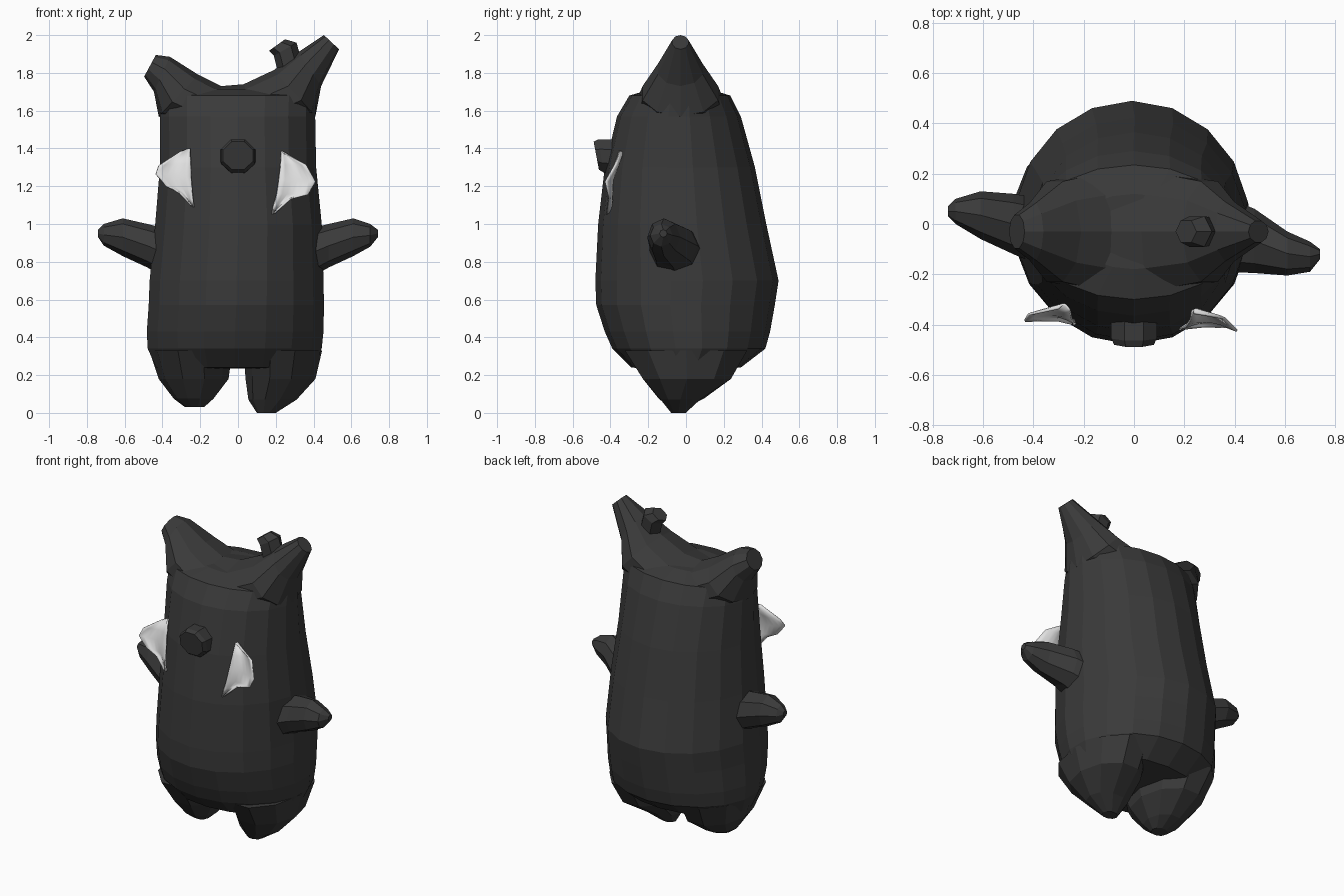
import bpy, bmesh, math
from mathutils import Vector as V


def material(name, c):
    m = bpy.data.materials.new(name)
    m.diffuse_color = (c, c, c, 1)
    return m


DARK = material("charcoal", 0.042)
PALE = material("off white", 0.75)


def finish(name, bm, mat):
    bmesh.ops.recalc_face_normals(bm, faces=bm.faces)
    me = bpy.data.meshes.new(name)
    bm.to_mesh(me)
    bm.free()
    me.materials.append(mat)
    ob = bpy.data.objects.new(name, me)
    bpy.context.collection.objects.link(ob)
    return ob


def loft(name, rings, n, mat=DARK, turn=0.0):
    """Skin elliptical rings given as (centre, half axis, half axis)."""
    bm = bmesh.new()
    loops = []
    for c, u, v in rings:
        ang = [2 * math.pi * (i + turn) / n for i in range(n)]
        loops.append([bm.verts.new(V(c) + V(u) * math.cos(a) + V(v) * math.sin(a)) for a in ang])
    for a, b in zip(loops, loops[1:]):
        for i in range(n):
            j = (i + 1) % n
            bm.faces.new((a[i], a[j], b[j], b[i]))
    bm.faces.new(loops[0])
    bm.faces.new(loops[-1])
    return finish(name, bm, mat)


def flat(x0, x1, y0, y1, z):
    """Level ring from its extents."""
    return (((x0 + x1) / 2, (y0 + y1) / 2, z), ((x1 - x0) / 2, 0, 0), (0, (y1 - y0) / 2, 0))


def upright(x, y0, y1, z0, z1):
    """Ring facing along x."""
    return ((x, (y0 + y1) / 2, (z0 + z1) / 2), (0, (y1 - y0) / 2, 0), (0, 0, (z1 - z0) / 2))


def tilted(top, low, hy, y=-0.03):
    """Ring through two x-z points with a given half depth."""
    a, b = V((top[0], y, top[1])), V((low[0], y, low[1]))
    return ((a + b) / 2, (a - b) / 2, (0, hy, 0))


# body
loft("body", [flat(*r) for r in (
    (-0.30, 0.28, -0.20, 0.20, 0.235), (-0.44, 0.41, -0.29, 0.29, 0.24),
    (-0.485, 0.45, -0.39, 0.42, 0.34), (-0.49, 0.46, -0.43, 0.445, 0.43),
    (-0.48, 0.462, -0.475, 0.47, 0.57), (-0.475, 0.46, -0.48, 0.49, 0.70),
    (-0.445, 0.45, -0.465, 0.425, 1.0), (-0.42, 0.42, -0.43, 0.365, 1.3),
    (-0.42, 0.415, -0.365, 0.29, 1.57), (-0.42, 0.42, -0.30, 0.235, 1.68),
    (-0.25, 0.25, -0.18, 0.12, 1.715))], 18, turn=0.5)

# saddle-shaped crown ending in two blunt ears
loft("crown_and_ears", [tilted(*r) for r in (
    ((-0.435, 1.895), (-0.497, 1.78), 0.07), ((-0.36, 1.885), (-0.445, 1.70), 0.12),
    ((-0.21, 1.79), (-0.42, 1.57), 0.21), ((-0.09, 1.73), (-0.15, 1.45), 0.25),
    ((0.03, 1.74), (0.12, 1.45), 0.25), ((0.19, 1.815), (0.41, 1.57), 0.21),
    ((0.32, 1.91), (0.44, 1.73), 0.125), ((0.455, 2.0), (0.535, 1.925), 0.045))], 10)

# feet
loft("left_foot", [flat(*r) for r in (
    (-0.47, -0.03, -0.34, 0.34, 0.33), (-0.42, -0.05, -0.24, 0.25, 0.18),
    (-0.34, -0.13, -0.15, 0.10, 0.075), (-0.28, -0.18, -0.09, 0.0, 0.03))], 10)
loft("right_foot", [flat(*r) for r in (
    (0.03, 0.445, -0.34, 0.34, 0.33), (0.04, 0.41, -0.24, 0.25, 0.18),
    (0.055, 0.31, -0.14, 0.08, 0.07), (0.10, 0.20, -0.08, 0.0, 0.0))], 10)

# arms
loft("left_arm", [upright(*r) for r in (
    (-0.36, -0.17, 0.10, 0.70, 0.97), (-0.48, -0.12, 0.12, 0.77, 1.0),
    (-0.61, -0.06, 0.13, 0.83, 1.03), (-0.71, 0.0, 0.10, 0.885, 1.0),
    (-0.74, 0.03, 0.07, 0.93, 0.97))], 8)
loft("right_arm", [upright(*r) for r in (
    (0.36, -0.19, 0.11, 0.70, 0.97), (0.48, -0.195, 0.06, 0.77, 1.0),
    (0.61, -0.205, -0.03, 0.83, 1.03), (0.70, -0.19, -0.07, 0.88, 1.0),
    (0.74, -0.14, -0.10, 0.93, 0.97))], 8)

# nose
loft("nose", [((0, -0.36, 1.355), (0.1, 0, 0), (0, 0, 0.1)),
              ((0, -0.45, 1.36), (0.098, 0, 0), (0, -0.015, 0.095)),
              ((0, -0.475, 1.362), (0.085, 0, 0), (0, -0.015, 0.08))], 8, turn=0.5)

# small knob beside the right ear
loft("head_knob", [((0.275, -0.03, 1.83), (0.06, 0, 0.04), (0, 0.065, 0)),
                   ((0.25, -0.03, 1.925), (0.06, 0, 0.035), (0, 0.07, 0)),
                   ((0.207, -0.03, 1.948), (0.042, 0, 0.03), (0, 0.05, 0))], 6)


def tuft(name, rows):
    """Thin curved plate from (inner point, outer point) rows."""
    bm = bmesh.new()
    n = 6
    grid = []
    for a, b in rows:
        line = []
        for i in range(n + 1):
            t = i / n
            p = V(a).lerp(V(b), t)
            p.y += 0.02 * math.sin(math.pi * t)
            line.append(bm.verts.new(p))
        grid.append(line)
    for r, s in zip(grid, grid[1:]):
        for i in range(n):
            bm.faces.new((r[i], r[i + 1], s[i + 1], s[i]))
    ob = finish(name, bm, PALE)
    mod = ob.modifiers.new("thickness", "SOLIDIFY")
    mod.thickness = 0.009
    mod.offset = 0
    for f in ob.data.polygons:
        f.use_smooth = True


# pale cheek tufts
tuft("left_cheek_tuft", (
    ((-0.255, -0.345, 1.40), (-0.30, -0.335, 1.385)), ((-0.25, -0.365, 1.32), (-0.42, -0.36, 1.31)),
    ((-0.248, -0.375, 1.25), (-0.435, -0.385, 1.265)), ((-0.243, -0.39, 1.18), (-0.38, -0.385, 1.20)),
    ((-0.24, -0.395, 1.13), (-0.31, -0.385, 1.165)), ((-0.235, -0.40, 1.09), (-0.25, -0.40, 1.10))))
tuft("right_cheek_tuft", (
    ((0.23, -0.355, 1.385), (0.24, -0.355, 1.38)), ((0.225, -0.38, 1.31), (0.36, -0.375, 1.315)),
    ((0.215, -0.395, 1.23), (0.41, -0.425, 1.225)), ((0.205, -0.41, 1.16), (0.37, -0.41, 1.155)),
    ((0.19, -0.415, 1.10), (0.28, -0.41, 1.135)), ((0.18, -0.42, 1.05), (0.195, -0.42, 1.06))))
